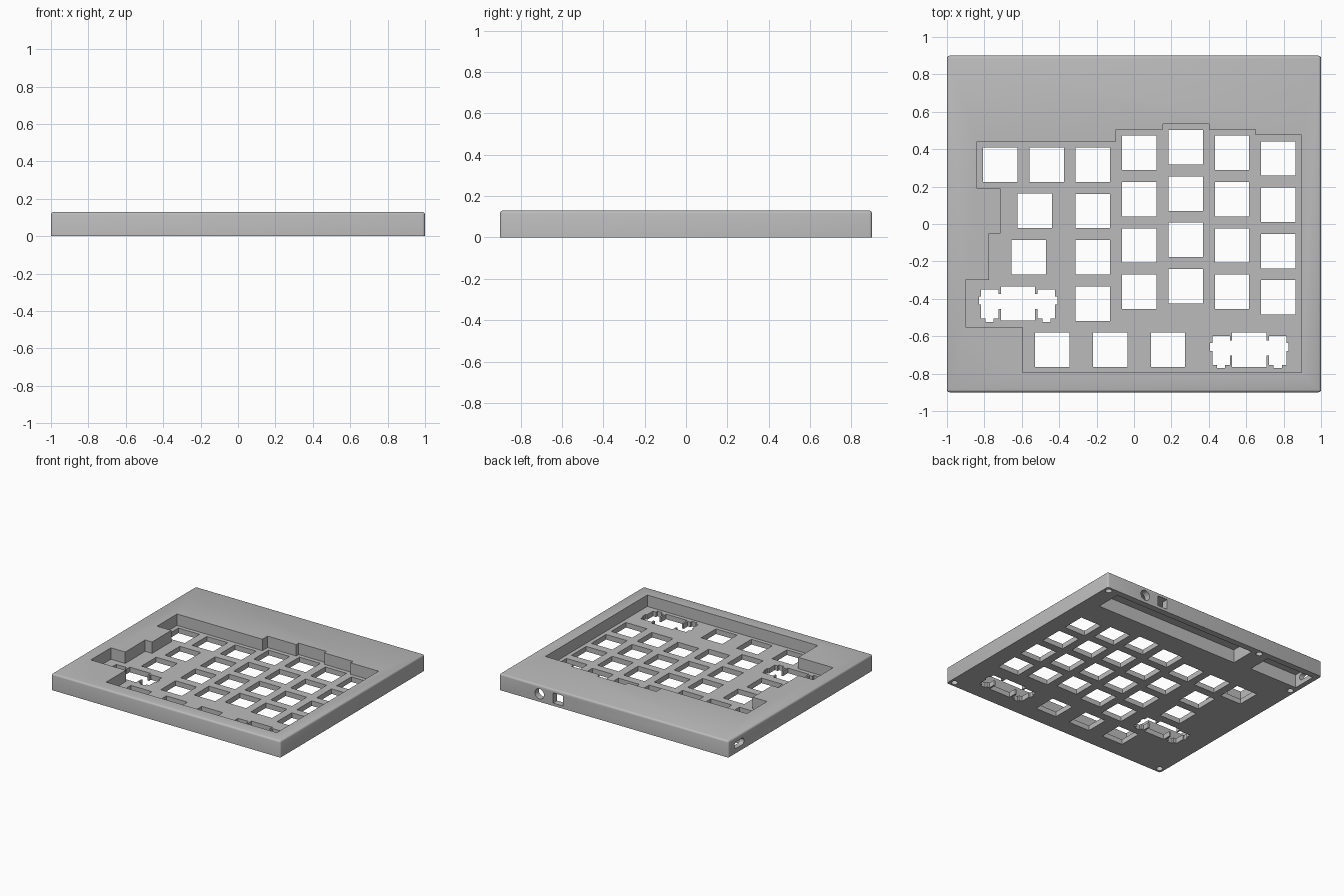
import bpy, bmesh, math

if "Cube" in bpy.data.objects:
    bpy.data.objects.remove(bpy.data.objects["Cube"], do_unlink=True)

HEIGHT, FLOOR, PITCH, HALF = 0.13, 0.04, 0.2475, 0.092

grey = bpy.data.materials.new("matte grey")
grey.use_nodes = True
grey.diffuse_color = (0.5, 0.5, 0.5, 1)
grey.node_tree.nodes["Principled BSDF"].inputs["Base Color"].default_value = grey.diffuse_color


def prism(bm, outline, low, high, place=lambda x, y, z: (x, y, z)):
    """Closed prism from an outline; place maps outline space to the model."""
    rings = [[bm.verts.new(place(x, y, z)) for x, y in outline] for z in (low, high)]
    bm.faces.new(rings[0][::-1])
    bm.faces.new(rings[1])
    n = len(outline)
    for i in range(n):
        j = (i + 1) % n
        bm.faces.new((rings[0][i], rings[0][j], rings[1][j], rings[1][i]))


def rect(x0, x1, y0, y1):
    return [(x0, y0), (x1, y0), (x1, y1), (x0, y1)]


def slot(x, y, radius, stretch=0, steps=24):
    """Circle, or a rounded slot when stretched sideways."""
    points = []
    for i in range(steps):
        a = math.tau * (i + 0.5) / steps
        shift = math.copysign(stretch, math.cos(a))
        points.append((x + shift + radius * math.cos(a), y + radius * math.sin(a)))
    return points


def to_object(bm, name):
    bmesh.ops.recalc_face_normals(bm, faces=bm.faces[:])
    mesh = bpy.data.meshes.new(name)
    bm.to_mesh(mesh)
    bm.free()
    mesh.materials.append(grey)
    obj = bpy.data.objects.new(name, mesh)
    bpy.context.collection.objects.link(obj)
    return obj


def carve(target, bm):
    """Subtract the shapes in bm from the target."""
    cutter = to_object(bm, "cutter")
    cutter.hide_render = True
    mod = target.modifiers.new("carve", "BOOLEAN")
    mod.operation, mod.solver, mod.object = "DIFFERENCE", "EXACT", cutter
    bpy.context.view_layer.objects.active = target
    bpy.ops.object.modifier_apply(modifier=mod.name)
    bpy.data.objects.remove(cutter, do_unlink=True)


# Case block with softened top and corner edges
bm = bmesh.new()
prism(bm, rect(-1, 1, -0.9, 0.9), 0, HEIGHT)
upper = [e for e in bm.edges if any(v.co.z > 0.01 for v in e.verts)]
bmesh.ops.bevel(bm, geom=upper, offset=0.014, segments=3, profile=0.5, affect="EDGES")
case = to_object(bm, "keyboard_case")

# Stepped key well
well = [(-0.84, 0.44), (-0.095, 0.44), (-0.095, 0.505), (0.155, 0.505), (0.155, 0.535),
        (0.40, 0.535), (0.40, 0.505), (0.65, 0.505), (0.65, 0.475), (0.895, 0.475),
        (0.895, -0.795), (-0.595, -0.795), (-0.595, -0.55), (-0.90, -0.55),
        (-0.90, -0.30), (-0.775, -0.30), (-0.775, -0.05), (-0.715, -0.05),
        (-0.715, 0.19), (-0.84, 0.19)]
bm = bmesh.new()
prism(bm, well, FLOOR, HEIGHT + 0.1)
carve(case, bm)

# Square switch holes: staggered columns, then single keys
holes = [(x, top - row * PITCH)
         for x, top in ((-0.22, 0.317), (0.028, 0.38), (0.276, 0.41), (0.524, 0.38), (0.772, 0.35))
         for row in range(4)]
holes += [(-0.715, 0.317), (-0.467, 0.317), (-0.53, 0.07), (-0.562, -0.178),
          (-0.437, -0.673), (-0.127, -0.673), (0.182, -0.673)]
bm = bmesh.new()
for x, y in holes:
    prism(bm, rect(x - HALF, x + HALF, y - HALF, y + HALF), -0.05, FLOOR + 0.02)

# Wide switch holes with stabiliser cutouts on both sides
half = [(HALF, HALF), (HALF, 0.05), (0.105, 0.05), (0.105, 0.075), (0.198, 0.075),
        (0.198, 0.037), (0.21, 0.037), (0.21, -0.005), (0.198, -0.005), (0.198, -0.08),
        (0.173, -0.08), (0.173, -0.098), (0.13, -0.098), (0.13, -0.08), (0.105, -0.08),
        (0.105, -0.03), (HALF, -0.03), (HALF, -HALF)]
wide = half + [(-x, y) for x, y in reversed(half)]
for cx, cy in ((-0.62, -0.425), (0.617, -0.673)):
    prism(bm, [(cx + x, cy + y) for x, y in wide], -0.05, FLOOR + 0.02)
carve(case, bm)

# Underside pockets for the electronics and blind screw holes
bm = bmesh.new()
prism(bm, rect(-0.39, 0.87, 0.65, 0.85), -0.05, 0.105)
prism(bm, rect(-0.96, -0.54, 0.66, 0.85), -0.05, 0.105)
for x, y in ((0.96, 0.86), (0.96, -0.86), (-0.96, -0.86), (-0.96, 0.6), (-0.45, 0.86)):
    prism(bm, slot(x, y, 0.024), -0.05, 0.08)
carve(case, bm)

# Ports: round and square through the back, slot through the side
bm = bmesh.new()
back = lambda x, z, y: (x, y, z)
side = lambda y, z, x: (x, y, z)
prism(bm, slot(0.65, 0.062, 0.04), 0.8, 1, back)
prism(bm, rect(0.445, 0.53, 0.022, 0.102), 0.8, 1, back)
prism(bm, slot(0.765, 0.062, 0.026, 0.035), -1.1, -0.9, side)
carve(case, bm)

case.select_set(True)
bpy.context.view_layer.objects.active = case
bpy.ops.object.shade_smooth_by_angle(angle=math.radians(35))
